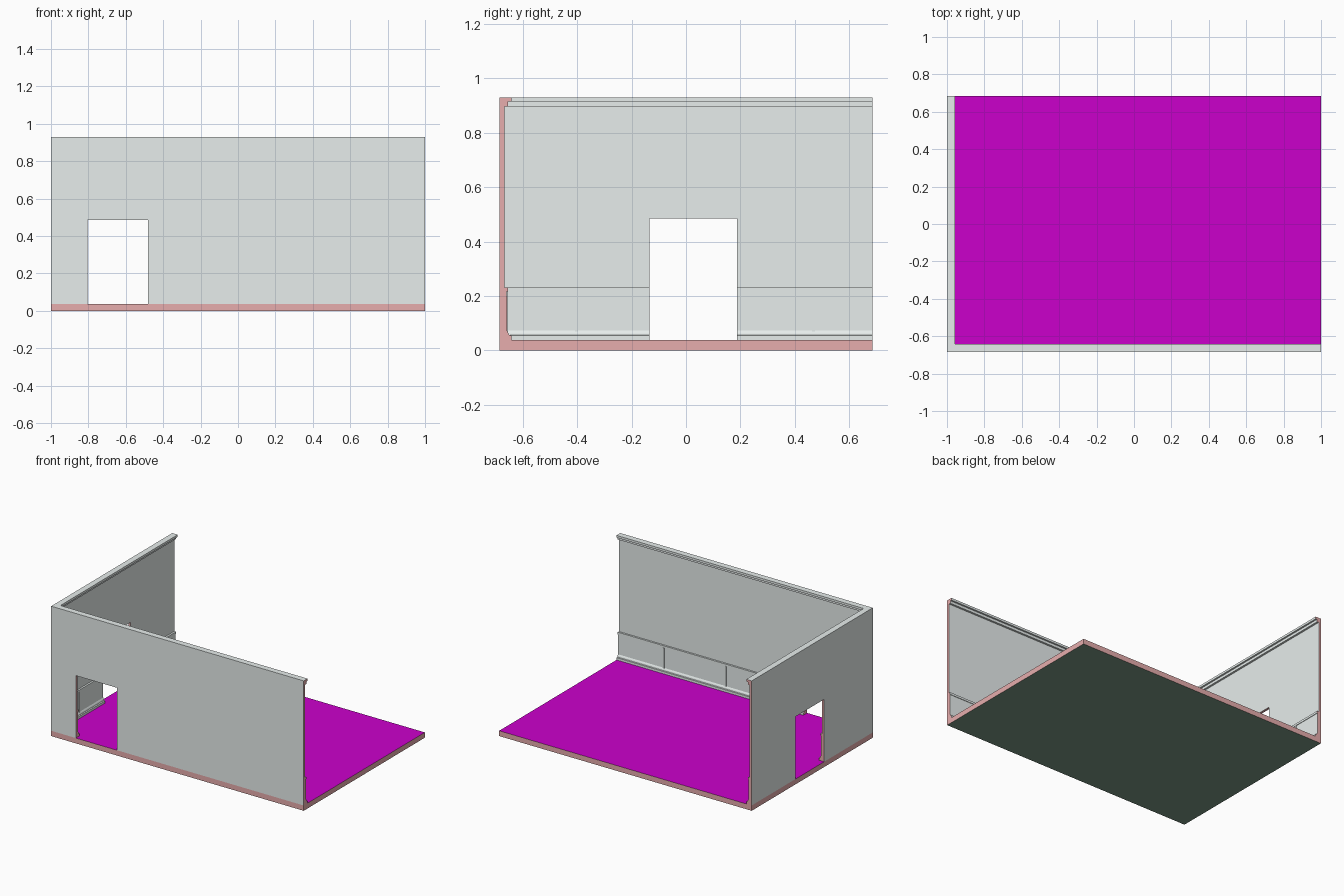
import bpy, bmesh

if "Cube" in bpy.data.objects:
    bpy.data.objects.remove(bpy.data.objects["Cube"])

Y = 0.685          # half depth of the room
FLOOR, TOP = 0.038, 0.93


def material(name, rgb):
    m = bpy.data.materials.new(name)
    m.diffuse_color = (*rgb, 1)
    m.use_nodes = True
    m.node_tree.nodes["Principled BSDF"].inputs["Base Color"].default_value = m.diffuse_color
    return m


GREY = material("wall_grey", (0.8, 0.85, 0.84))
RED = material("cut_red", (0.8, 0.42, 0.42))
PURPLE = material("floor_purple", (0.6, 0.0, 0.6))
GREEN = material("underside_green", (0.2, 0.32, 0.24))


def finish(name, bm, mats):
    bmesh.ops.recalc_face_normals(bm, faces=bm.faces)
    me = bpy.data.meshes.new(name)
    bm.to_mesh(me)
    bm.free()
    ob = bpy.data.objects.new(name, me)
    bpy.context.collection.objects.link(ob)
    for m in mats:
        me.materials.append(m)
    return ob


def box(name, x, y, z, mats):
    bm = bmesh.new()
    bmesh.ops.create_cube(bm, size=1)
    for v in bm.verts:
        for i, (a, b) in enumerate((x, y, z)):
            v.co[i] = a if v.co[i] < 0 else b
    return finish(name, bm, mats)


# Floor slab: purple top, red sides, green underside
slab = box("floor_slab", (-1, 1), (-Y, Y), (0, FLOOR), [RED, PURPLE, GREEN])
for p in slab.data.polygons:
    p.material_index = 1 if p.normal.z > 0.5 else 2 if p.normal.z < -0.5 else 0

# Wall cross-section (inset from outer face, height): skirting, wainscot, rail, cornice
profile = [(0, FLOOR), (0.043, FLOOR), (0.043, 0.055), (0.034, 0.056),
           (0.032, 0.064), (0.027, 0.073), (0.026, 0.217), (0.030, 0.217),
           (0.030, 0.232), (0.017, 0.232), (0.017, 0.896), (0.031, 0.896),
           (0.031, 0.914), (0.043, 0.914), (0.043, TOP), (0, TOP)]

# Sweep the section along both walls with a mitred corner
bm = bmesh.new()
rings = [[bm.verts.new(c) for c in ring] for ring in (
    [(1, -Y + d, z) for d, z in profile],
    [(-1 + d, -Y + d, z) for d, z in profile],
    [(-1 + d, Y, z) for d, z in profile])]
n = len(profile)
for a, b in zip(rings, rings[1:]):
    for i in range(n):
        j = (i + 1) % n
        bm.faces.new((a[i], a[j], b[j], b[i]))
for ring in (rings[0], rings[2]):
    bm.faces.new(ring).material_index = 1
walls = finish("walls", bm, [GREY, RED])

# Door openings, with red reveals carried over from the cutters
cutters = [
    box("front_door_cutter", (-0.805, -0.48), (-0.8, -0.55), (0, 0.485), [RED]),
    box("left_door_cutter", (-1.1, -0.9), (-0.135, 0.187), (0, 0.485), [RED])]
for c in cutters:
    c.hide_render = True
    c.hide_viewport = True
    mod = walls.modifiers.new(c.name, 'BOOLEAN')
    mod.operation = 'DIFFERENCE'
    mod.solver = 'EXACT'
    mod.material_mode = 'TRANSFER'
    mod.object = c

# Wainscot battens
W, ZR = 0.006, (0.070, 0.2175)
for i, x in enumerate((-0.343, 0.147, 0.637)):
    box(f"front_batten_{i + 1}", (x - W, x + W), (-Y + 0.02, -Y + 0.031), ZR, [GREY])
for i, y in enumerate((-0.4025, 0.4685)):
    box(f"left_batten_{i + 1}", (-0.98, -0.969), (y - W, y + W), ZR, [GREY])
